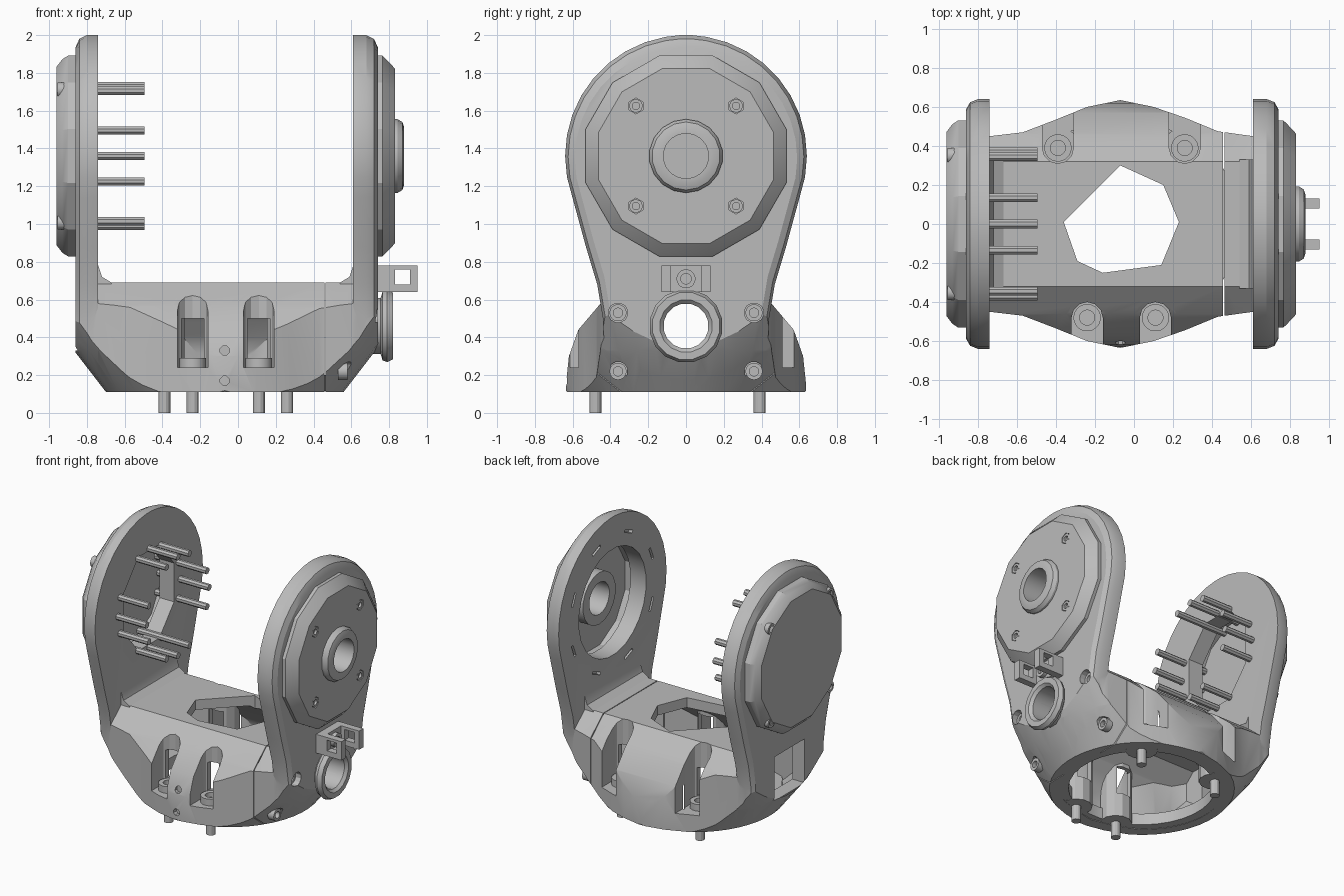
import bpy, bmesh
from math import sin, cos, pi, radians
from mathutils import Vector

if "Cube" in bpy.data.objects:
    bpy.data.objects.remove(bpy.data.objects["Cube"], do_unlink=True)

grey = bpy.data.materials.new("plain_grey")
grey.use_nodes = True
grey.diffuse_color = (0.5, 0.5, 0.5, 1)
grey.node_tree.nodes["Principled BSDF"].inputs["Base Color"].default_value = (0.5, 0.5, 0.5, 1)

CX = -0.07            # centre of the round base
AXIS_Z = 1.36         # height of the pivot axis
PLACE = {"x": lambda a, b, t: (t, a, b),
         "y": lambda a, b, t: (a, t, b),
         "z": lambda a, b, t: (a, b, t)}


def finish(bm, name):
    bmesh.ops.recalc_face_normals(bm, faces=bm.faces)
    mesh = bpy.data.meshes.new(name)
    bm.to_mesh(mesh)
    bm.free()
    mesh.materials.append(grey)
    ob = bpy.data.objects.new(name, mesh)
    bpy.context.collection.objects.link(ob)
    return ob


def rings(name, loops, closed=False):
    """Skin a row of equal rings; cap the ends unless the row is closed."""
    bm = bmesh.new()
    vs = [[bm.verts.new(p) for p in loop] for loop in loops]
    n = len(vs[0])
    pairs = list(zip(vs, vs[1:])) + ([(vs[-1], vs[0])] if closed else [])
    for a, b in pairs:
        for i in range(n):
            j = (i + 1) % n
            bm.faces.new((a[i], a[j], b[j], b[i]))
    if not closed:
        bm.faces.new(vs[0])
        bm.faces.new(vs[-1])
    return finish(bm, name)


def prism(name, pts, axis, t0, t1):
    return rings(name, [[PLACE[axis](a, b, t) for a, b in pts] for t in (t0, t1)])


def lathe(name, profile, axis, centre, sides=24, closed=False, squash=1):
    u, v = centre
    turn = [2 * pi * (i + 0.5) / sides for i in range(sides)]
    return rings(name, [[PLACE[axis](u + squash * r * cos(a), v + r * sin(a), t) for a in turn]
                        for r, t in profile], closed)


def rod(name, axis, centre, r, t0, t1, sides=12, squash=1):
    return lathe(name, [(r, t0), (r, t1)], axis, centre, sides, squash=squash)


def box(name, x0, x1, y0, y1, z0, z1):
    return prism(name, [(x0, y0), (x1, y0), (x1, y1), (x0, y1)], "z", z0, z1)


def screw(name, axis, centre, r, base, top):
    rim = top - 0.6 * (top - base)
    return lathe(name, [(r, base), (r, top), (r * 0.55, top), (r * 0.55, rim)], axis, centre)


def copy(ob):
    new = ob.copy()
    new.data = ob.data.copy()
    bpy.context.collection.objects.link(new)
    return new


def combine(ob, others, op):
    """Boolean each helper into ob, then discard the helper."""
    for other in others:
        mod = ob.modifiers.new("cut", "BOOLEAN")
        mod.operation, mod.solver, mod.object = op, "EXACT", other
        bpy.context.view_layer.objects.active = ob
        bpy.ops.object.modifier_apply(modifier=mod.name)
        bpy.data.objects.remove(other, do_unlink=True)
    return ob


def mirror(half):
    return half + [(-a, b) for a, b in reversed(half)]


def bowl():
    return lathe("bowl", [(0.63, 0.11), (0.80, 0.33), (0.95, 0.6), (1.3, 2.1)], "z", (CX, 0), 48)


# Base: plan outline, cross-section and bowl intersected
plan = [(-0.85, 0.40), (-0.74, 0.45), (-0.57, 0.47), (-0.4, 0.535), (-0.24, 0.60), (CX, 0.635),
        (0.1, 0.60), (0.26, 0.545), (0.43, 0.475), (0.61, 0.45), (0.72, 0.40)]
section = mirror([(0.64, 0.11), (0.62, 0.3), (0.57, 0.44), (0.46, 0.57), (0.32, 0.69)])
yoke = prism("yoke", plan + [(x, -y) for x, y in reversed(plan)], "z", 0.05, 0.8)
combine(yoke, [prism("section", section, "x", -1, 1), bowl()], "INTERSECT")
outer = copy(yoke)
cavity = copy(yoke)
for v in cavity.data.vertices:
    v.co = Vector((CX + (v.co.x - CX) * 0.88, v.co.y * 0.86, 0.10 + (v.co.z - 0.11) * 0.89))

# Arms: rounded plates with the outer edge softened
arc = [(0.64 * cos(radians(a)), AXIS_Z + 0.64 * sin(radians(a))) for a in range(-20, 90, 10)]
half = [(0.38, 0.05), (0.43, 0.3), (0.44, 0.5), (0.47, 0.68), (0.53, 0.88)] + arc
arm_outline = mirror(half + [(0.03, 2.0)])
for name, inner, face in (("left_arm", 0.61, 0.74), ("right_arm", -0.74, -0.86)):
    step = 0.05 if face > 0 else -0.05
    loops = []
    for shrink, x in ((1, inner), (1, face - 1.2 * step), (0.975, face - 0.4 * step), (0.92, face)):
        loops.append([(x, y * shrink, 1.2 + (z - 1.2) * shrink) for y, z in arm_outline])
    arm = combine(rings(name, loops), [bowl()], "INTERSECT")
    combine(yoke, [arm], "UNION")
    # Fillet between arm and deck
    k = 1 if face > 0 else -1
    combine(yoke, [prism("fillet", [(inner + k * 0.02, 0.62), (inner + k * 0.02, 0.78), (inner, 0.78),
                                    (inner - k * 0.02, 0.72), (inner - k * 0.07, 0.69),
                                    (inner - k * 0.07, 0.62)], "y", -0.33, 0.33)], "UNION")
combine(yoke, [cavity], "DIFFERENCE")

# Screw pockets with columns, inner windows and base screws
for x, y in ((-0.24, -0.48), (0.11, -0.48), (-0.39, 0.39), (0.26, 0.39)):
    s = 1 if y > 0 else -1
    column = rod("column", "z", (x, y), 0.11, 0.112, 0.75)
    combine(column, [copy(outer)], "INTERSECT")
    combine(yoke, [column], "UNION")
    scoop = [(x + 0.08 * cos(a * pi / 6), y - s * 0.08 * sin(a * pi / 6)) for a in range(7)]
    pocket = prism("pocket", scoop + [(x - 0.08, s * 0.8), (x + 0.08, s * 0.8)], "z", 0.24, 1)
    window = box("window", x - 0.06, x + 0.06, *sorted((y, y - s * 0.2)), 0.29, 0.5)
    combine(yoke, [pocket, window], "DIFFERENCE")
    screw("base_screw_head", "z", (x, y), 0.07, 0.235, 0.29)
    rod("base_screw_tip", "z", (x, y), 0.033, 0, 0.15)
bpy.data.objects.remove(outer, do_unlink=True)
lathe("base_ring", [(0.50, 0.115), (0.60, 0.115), (0.60, 0.2), (0.50, 0.2)], "z", (CX, 0), 32, True)

# Openings in the deck, arms and front
deck_hole = [(-0.36, 0.01), (-0.07, 0.30), (0.15, 0.20), (0.23, 0.01), (0.14, -0.21),
             (-0.16, -0.25), (-0.29, -0.19)]
cuts = [prism("deck_hole", deck_hole, "z", 0.5, 0.8),
        rod("left_bore", "x", (0, AXIS_Z), 0.40, 0.55, 0.8, 24),
        rod("right_bore", "x", (0, AXIS_Z), 0.38, -0.9, -0.6, 8, 0.85),
        rod("cable_hole", "x", (0, 0.46), 0.125, 0.5, 0.9, 10),
        box("arm_window", -1, -0.7, -0.18, 0.18, 0.33, 0.66),
        box("seam", 0.457, 0.463, -1, 1, 0, 0.8)]
cuts += [rod("pin_hole", "y", (CX, z), 0.026, -0.7, -0.59, 8) for z in (0.17, 0.33)]
for y in (-0.36, 0.36):
    for z, x in ((0.22, 0.55), (0.53, 0.67)):
        cuts.append(rod("screw_recess", "x", (y, z), 0.052, x, 0.9))
        screw("arm_screw", "x", (y, z), 0.045, x - 0.02, x + 0.03)
for i in range(8):
    a = (i + 0.5) * pi / 4
    mark = []
    for r, d in ((0.49, -0.1), (0.49, 0.1), (0.51, 0.1), (0.51, -0.1)):
        mark.append((r * cos(a + d), AXIS_Z + r * sin(a + d)))
    cuts.append(prism("slot", mark, "x", 0.55, 0.64))
combine(yoke, cuts, "DIFFERENCE")

# Left cover with hub and screws
axis = (0, AXIS_Z)
cover = lathe("left_cover", [(0.55, 0.70), (0.55, 0.765), (0.53, 0.785), (0.48, 0.83), (0.13, 0.83),
                             (0.13, 0.79), (0.42, 0.79), (0.42, 0.70)], "x", axis, 12, True)
lathe("left_hub", [(0.15, 0.88), (0.18, 0.87), (0.195, 0.845), (0.195, 0.72), (0.12, 0.72),
                   (0.12, 0.88)], "x", axis, 18, True)
for y in (-0.265, 0.265):
    for z in (AXIS_Z - 0.265, AXIS_Z + 0.265):
        combine(cover, [rod("recess", "x", (y, z), 0.042, 0.81, 0.9, 6)], "DIFFERENCE")
        screw("left_cover_screw", "x", (y, z), 0.035, 0.80, 0.828)

# Right cover with screws and pins
lathe("right_cover", [(0.40, -0.92), (0.40, -0.80), (0.55, -0.80), (0.55, -0.90), (0.53, -0.93),
                      (0.49, -0.96)], "x", axis, 12)
for y in (-0.35, 0.35):
    for z in (AXIS_Z - 0.35, AXIS_Z + 0.35):
        screw("right_cover_screw", "x", (y, z), 0.04, -0.90, -0.955)
for quarter in range(4):
    for a in (0, 21.4, 68.6):
        t = radians(a + 90 * quarter)
        rod("drive_pin", "x", (0.37 * cos(t), AXIS_Z + 0.37 * sin(t)), 0.024, -0.93, -0.495, 8)

# Cable port and connector clip on the left arm
lathe("cable_port", [(0.15, 0.66), (0.15, 0.755), (0.185, 0.765), (0.195, 0.79), (0.18, 0.82),
                     (0.14, 0.82), (0.12, 0.80), (0.12, 0.66)], "x", (0, 0.46), 16, True)
box("clip_base", 0.70, 0.80, -0.13, 0.13, 0.64, 0.78)
screw("clip_screw", "x", (0, 0.71), 0.05, 0.79, 0.83)
for y in (-0.13, 0.08):
    loop = box("clip_loop", 0.79, 0.95, y, y + 0.05, 0.64, 0.78)
    combine(loop, [box("gap", 0.83, 0.91, y - 0.1, y + 0.2, 0.68, 0.76)], "DIFFERENCE")

# Smooth shading with sharp edges kept
for ob in bpy.context.scene.objects:
    ob.select_set(ob.type == "MESH")
bpy.context.view_layer.objects.active = yoke
bpy.ops.object.shade_smooth_by_angle(angle=radians(25))
